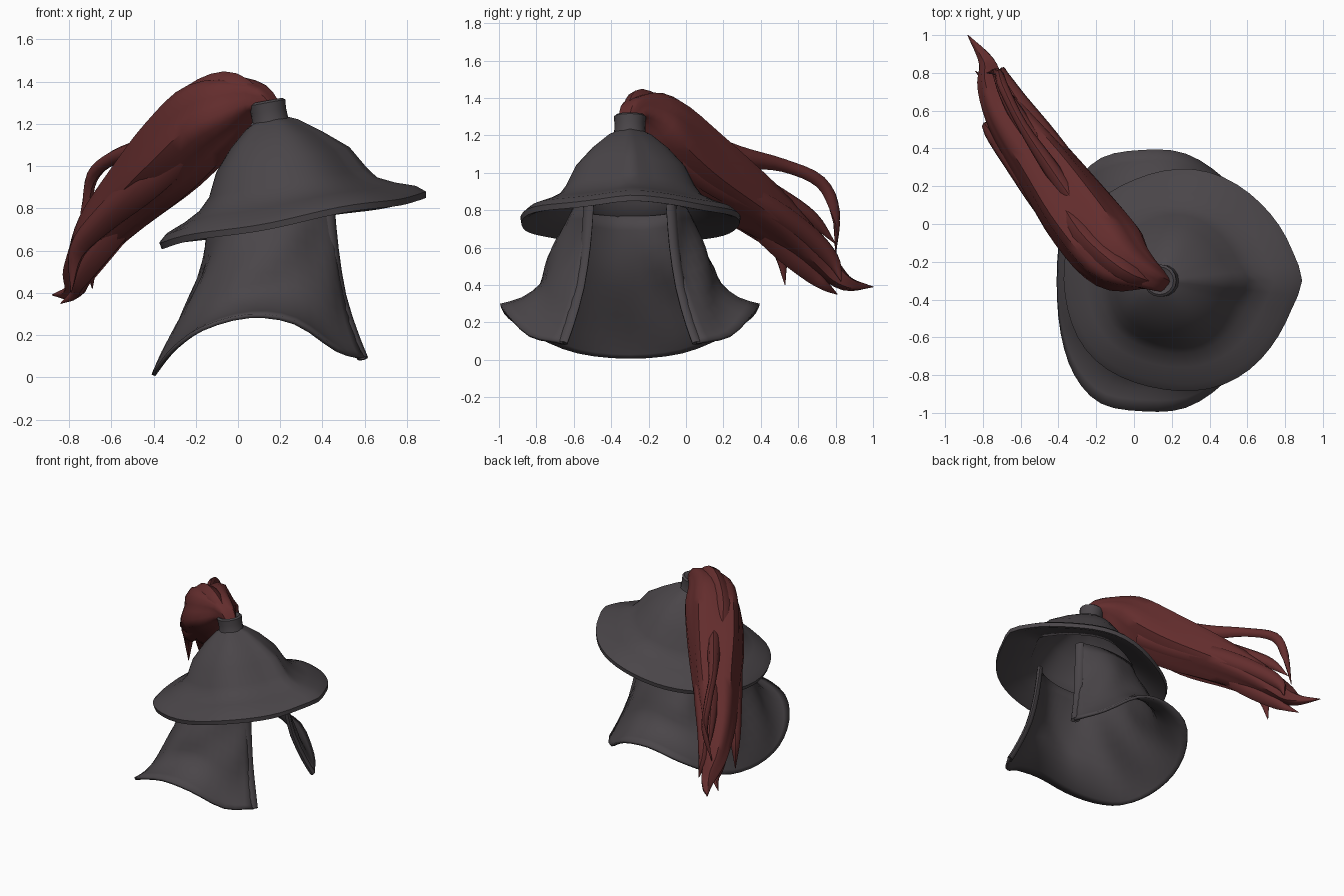
import bpy, math
from mathutils import Vector, Matrix

if "Cube" in bpy.data.objects:
    bpy.data.objects.remove(bpy.data.objects["Cube"], do_unlink=True)


def material(name, rgb):
    mat = bpy.data.materials.new(name)
    mat.use_nodes = True
    mat.diffuse_color = (*rgb, 1)
    mat.node_tree.nodes["Principled BSDF"].inputs["Base Color"].default_value = (*rgb, 1)
    return mat


steel = material("dark steel", (0.068, 0.06, 0.066))
red = material("plume red", (0.125, 0.026, 0.026))


def spline(points, steps):
    """Smooth path through points of any dimension."""
    pts = [Vector(p) for p in points]
    pts = [2 * pts[0] - pts[1]] + pts + [2 * pts[-1] - pts[-2]]
    out = []
    for a, b, c, d in zip(pts, pts[1:], pts[2:], pts[3:]):
        for k in range(steps):
            t = k / steps
            out.append((2 * b + (c - a) * t + (2 * a - 5 * b + 4 * c - d) * t ** 2
                        + (3 * b - a - 3 * c + d) * t ** 3) / 2)
    return out + [pts[-2]]


def loft(name, rings, mat, closed=True, angle=40):
    """Skin a list of equally long rings."""
    n = len(rings[0])
    verts = [p for ring in rings for p in ring]
    faces = []
    for r in range(len(rings) - 1):
        for i in range(n if closed else n - 1):
            j = (i + 1) % n
            faces.append((r * n + i, r * n + j, r * n + n + j, r * n + n + i))
    mesh = bpy.data.meshes.new(name)
    mesh.from_pydata(verts, [], faces)
    mesh.materials.append(mat)
    obj = bpy.data.objects.new(name, mesh)
    bpy.context.collection.objects.link(obj)
    bpy.ops.object.select_all(action="DESELECT")
    bpy.context.view_layer.objects.active = obj
    obj.select_set(True)
    bpy.ops.object.mode_set(mode="EDIT")
    bpy.ops.mesh.select_all(action="SELECT")
    bpy.ops.mesh.remove_doubles(threshold=0.0005)
    bpy.ops.mesh.normals_make_consistent(inside=False)
    bpy.ops.object.mode_set(mode="OBJECT")
    bpy.ops.object.shade_smooth_by_angle(angle=math.radians(angle))
    return obj


# Hat: dome and brim turned around a tilted axis, with a ridge and beak in front
TILT = Matrix.Translation((0.24, -0.3, 0.74)) @ Matrix.Rotation(-0.181, 4, "Y")
BRIM = [(0.0, 0.45), (0.1, 0.44), (0.26, 0.3), (0.34, 0.16), (0.37, 0.09), (0.48, 0.04),
        (0.57, -0.01), (0.595, -0.015), (0.6, 0.015), (0.56, 0.05), (0.47, 0.085), (0.395, 0.125),
        (0.355, 0.18), (0.3, 0.29), (0.21, 0.39), (0.12, 0.465), (0.07, 0.49)]
KNOB = [(0.1, 0.44), (0.086, 0.48), (0.084, 0.53), (0.088, 0.57), (0.075, 0.58), (0.0, 0.55)]


def turned(profile, sides, shaped):
    rings = []
    for r, h in profile:
        ring = []
        for i in range(sides):
            a = 2 * math.pi * i / sides
            off = min(a, 2 * math.pi - a)
            beak = math.exp(-off ** 2 / 0.03) if shaped else 0
            wave = 0.012 * math.sin(5 * a + 1) * r if shaped else 0
            bump = 0.05 if 0.15 < h < 0.35 else 0.03
            rr = r + wave + beak * bump * min(1, r / 0.35)
            stretch = 1.045 if r > 0.38 and shaped else 1
            ring.append(TILT @ Vector((rr * math.cos(a) * stretch, rr * math.sin(a) * 0.98, h + wave)))
        rings.append(ring)
    return rings


loft("hat", turned(BRIM, 48, True), steel, angle=55)
loft("plume_socket", turned(KNOB, 16, False), steel)

# Neck guard: flared skirt, open in front, with a hem that arches at the sides
TOP = [(0.44, 0.22, 0.83), (0.38, 0.26, 0.82), (0.28, 0.29, 0.81), (0.16, 0.3, 0.8),
       (0.02, 0.28, 0.79), (-0.07, 0.2, 0.78), (-0.13, 0.1, 0.77), (-0.14, 0, 0.77)]
HEM = [(0.6, 0.36, 0.09), (0.47, 0.54, 0.13), (0.27, 0.67, 0.26), (0.05, 0.69, 0.29),
       (-0.17, 0.65, 0.23), (-0.31, 0.5, 0.13), (-0.38, 0.28, 0.04), (-0.4, 0, 0.01)]
FLARE = spline([(0, 0, 0), (0.2, 0.12, 0.0), (0.4, 0.25, 0.13), (0.6, 0.36, 0.42),
                (0.78, 0.45, 0.7), (0.93, 0.7, 0.91), (1, 1, 1)], 2)


def both_sides(half):
    other = [(x, -y, z) for x, y, z in reversed(half[:-1])]
    return [p + Vector((0, -0.3, 0)) for p in spline(half + other, 3)]


top, hem = both_sides(TOP), both_sides(HEM)
rows = []
for t, side_flare, end_flare in FLARE:
    row = []
    for i, (a, b) in enumerate(zip(top, hem)):
        side = min(1, ((b.y + 0.3) / 0.69) ** 2)
        g = side_flare * side + end_flare * (1 - side)
        dent = 0.012 * math.sin(i * 0.9 + t * 7) * math.sin(t * 3.1)
        p = a.lerp(b, g)
        p.z = a.z + (b.z - a.z) * t
        out = Vector((b.x - 0.1, b.y + 0.3, 0)).normalized()
        row.append(p + out * dent)
    rows.append(row)
guard = loft("neck_guard", rows, steel, closed=False, angle=50)
shell = guard.modifiers.new("thickness", "SOLIDIFY")
shell.thickness = 0.02
shell.offset = 0


def tube(name, path, mat, sides=8, lobes=0, depth=0.0, flat=1.0, steps=4):
    """Tapered tube; path points are x, y, z, radius. Lobes make grooves."""
    pts = spline(path, steps)
    rings = []
    for k, p in enumerate(pts):
        ahead, behind = pts[min(k + 1, len(pts) - 1)], pts[max(k - 1, 0)]
        along = (ahead - behind).to_3d().normalized()
        across = along.cross(Vector((0, 0, 1))).normalized()
        up = across.cross(along)
        ring = []
        for i in range(sides):
            a = 2 * math.pi * i / sides
            r = max(p[3], 0.0) * (1 + depth * math.cos(lobes * a + k * 0.12))
            ring.append(p.to_3d() + across * math.cos(a) * r * flat + up * math.sin(a) * r)
        rings.append(ring)
    for end in (0, -1):
        centre = sum(rings[end], Vector()) / sides
        rings.insert(0 if end == 0 else len(rings), [centre] * sides)
    return loft(name, rings, mat, angle=45)


# Rolled rims along the face opening
for label, col in (("left", 0), ("right", -1)):
    path = [(*(row[col] - Vector((0.01, 0, 0))), 0.02) for row in rows[::3]]
    tube(label + "_opening_rim", path, steel, flat=1.7, steps=2)

# Plume: grooved main body, then loose locks that split off it
tube("plume_body", [(0.16, -0.31, 1.26, 0.05), (0.07, -0.27, 1.32, 0.085),
                    (-0.1, -0.17, 1.25, 0.18), (-0.29, 0.05, 1.06, 0.19),
                    (-0.49, 0.33, 0.86, 0.155), (-0.66, 0.56, 0.68, 0.115),
                    (-0.75, 0.73, 0.52, 0.075), (-0.78, 0.86, 0.41, 0.04),
                    (-0.88, 1.0, 0.39, 0.002)], red, sides=20, lobes=5, depth=0.09)
LOCKS = {
    "upper_lock": [(-0.25, 0.02, 1.2, 0.05), (-0.43, 0.28, 1.09, 0.055), (-0.59, 0.52, 1.04, 0.035),
                   (-0.69, 0.72, 0.95, 0.034), (-0.72, 0.8, 0.78, 0.028), (-0.78, 0.8, 0.56, 0.002)],
    "crown_lock": [(0.1, -0.31, 1.31, 0.05), (-0.06, -0.24, 1.37, 0.08), (-0.26, -0.07, 1.25, 0.1),
                   (-0.41, 0.15, 1.02, 0.09), (-0.6, 0.42, 0.8, 0.05), (-0.75, 0.6, 0.62, 0.01)],
    "outer_lock": [(-0.22, -0.15, 1.1, 0.08), (-0.43, 0.06, 0.92, 0.09), (-0.63, 0.32, 0.75, 0.07),
                   (-0.76, 0.49, 0.6, 0.045), (-0.79, 0.53, 0.4, 0.002)],
    "inner_lock": [(-0.1, -0.04, 1.08, 0.08), (-0.26, 0.18, 0.94, 0.08), (-0.45, 0.44, 0.81, 0.075),
                   (-0.61, 0.65, 0.67, 0.06), (-0.69, 0.78, 0.54, 0.04), (-0.69, 0.83, 0.42, 0.002)],
    "lower_lock": [(-0.48, 0.3, 0.82, 0.08), (-0.64, 0.5, 0.62, 0.075), (-0.74, 0.66, 0.48, 0.06),
                   (-0.77, 0.74, 0.4, 0.03), (-0.84, 0.81, 0.35, 0.002)],
    "middle_lock": [(-0.4, 0.25, 1.0, 0.07), (-0.57, 0.5, 0.86, 0.06), (-0.68, 0.68, 0.75, 0.04),
                    (-0.75, 0.8, 0.62, 0.002)],
}
for name, path in LOCKS.items():
    tube(name, path, red, sides=8, flat=0.8)
